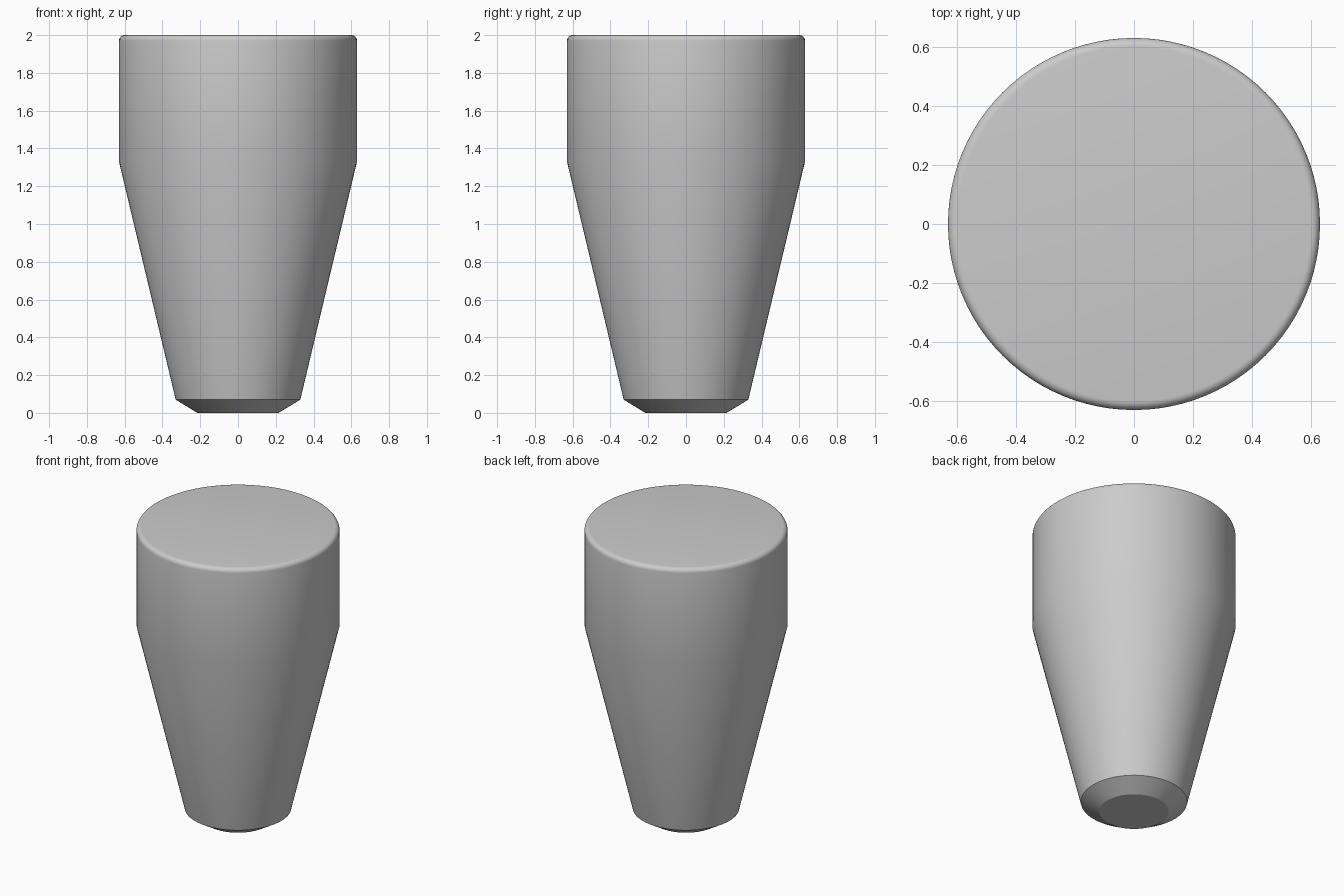
import bpy
import math

cube = bpy.data.objects.get("Cube")
if cube:
    bpy.data.objects.remove(cube, do_unlink=True)

# Single plain grey
grey = bpy.data.materials.new("plain_grey")
grey.use_nodes = True
colour = (0.6, 0.6, 0.6, 1)
grey.diffuse_color = colour
grey.node_tree.nodes["Principled BSDF"].inputs["Base Color"].default_value = colour

SEGMENTS = 96
RADIUS, HEIGHT, ROUND = 0.63, 2.0, 0.03

# Half profile: chamfered foot, tapered body, straight top, rounded rim
profile = [(0.215, 0), (0.33, 0.07), (RADIUS, 1.33)]
for i in range(7):
    a = math.pi / 2 * i / 6
    profile.append((RADIUS - ROUND + ROUND * math.cos(a),
                    HEIGHT - ROUND + ROUND * math.sin(a)))

# Spin the profile into rings, then close both ends
verts = [(r * math.cos(t), r * math.sin(t), z)
         for r, z in profile
         for t in (2 * math.pi * k / SEGMENTS for k in range(SEGMENTS))]
faces = []
for ring in range(len(profile) - 1):
    low, high = ring * SEGMENTS, (ring + 1) * SEGMENTS
    for k in range(SEGMENTS):
        n = (k + 1) % SEGMENTS
        faces.append((low + k, low + n, high + n, high + k))
faces.append(tuple(reversed(range(SEGMENTS))))
faces.append(tuple(range(len(verts) - SEGMENTS, len(verts))))

mesh = bpy.data.meshes.new("tapered_body")
mesh.from_pydata(verts, [], faces)
mesh.materials.append(grey)
body = bpy.data.objects.new("tapered_body", mesh)
bpy.context.collection.objects.link(body)

# Smooth sides and rim, crisp foot edge
bpy.ops.object.select_all(action="DESELECT")
body.select_set(True)
bpy.context.view_layer.objects.active = body
bpy.ops.object.shade_smooth_by_angle(angle=math.radians(29))
